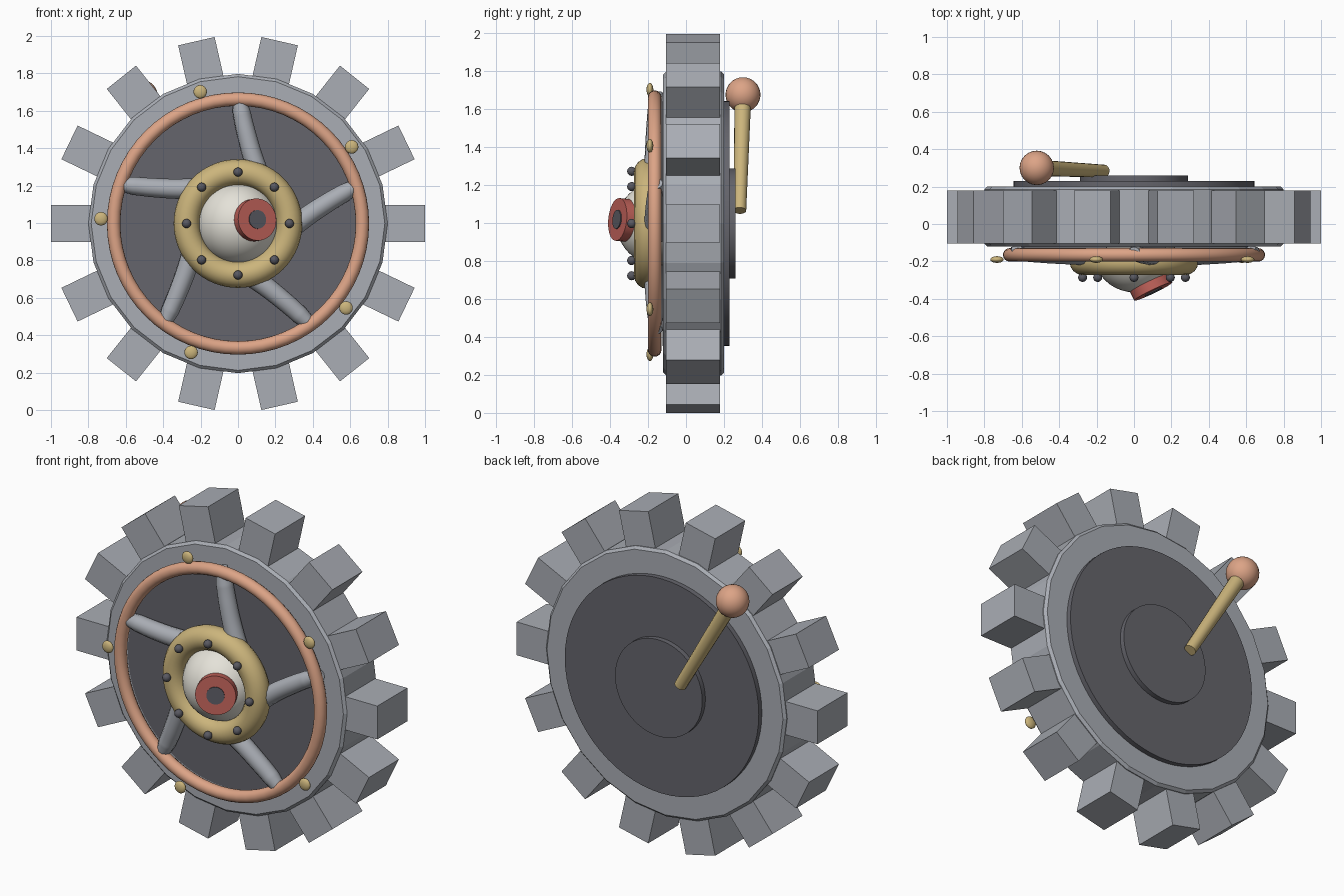
import bpy, bmesh, math
from mathutils import Vector

if "Cube" in bpy.data.objects:
    bpy.data.objects.remove(bpy.data.objects["Cube"])

CZ = 0.997  # height of the wheel axle


def colour(name, r, g, b):
    m = bpy.data.materials.new(name)
    m.diffuse_color = (r, g, b, 1)
    m.use_nodes = True
    m.node_tree.nodes["Principled BSDF"].inputs["Base Color"].default_value = m.diffuse_color
    return m


STEEL = colour("steel grey", 0.40, 0.42, 0.46)
DARK = colour("dark grey", 0.13, 0.13, 0.15)
RIVET = colour("rivet grey", 0.10, 0.10, 0.12)
COPPER = colour("copper", 0.72, 0.37, 0.24)
GOLD = colour("brass", 0.60, 0.46, 0.20)
WHITE = colour("off white", 0.78, 0.76, 0.69)
RED = colour("red", 0.52, 0.12, 0.10)


def finish(name, mat, smooth=True):
    ob = bpy.context.object
    ob.name = name
    ob.data.materials.append(mat)
    if smooth:
        bpy.ops.object.shade_smooth_by_angle(angle=math.radians(40))
    return ob


def polar(radius, degrees, y):
    a = math.radians(degrees)
    return Vector((radius * math.cos(a), y, CZ + radius * math.sin(a)))


def rod(name, mat, a, b, r1, r2, sides=32, smooth=True):
    """Cylinder or cone between two points."""
    a, b = Vector(a), Vector(b)
    bpy.ops.mesh.primitive_cone_add(vertices=sides, radius1=r1, radius2=r2, depth=(b - a).length,
                                    location=(a + b) / 2,
                                    rotation=(b - a).to_track_quat('Z', 'Y').to_euler())
    return finish(name, mat, smooth)


def disc(name, mat, r, y0, y1, sides=64):
    return rod(name, mat, (0, y0, CZ), (0, y1, CZ), r, r, sides)


def ball(name, mat, r, loc, scale=(1, 1, 1), seg=24, rings=16):
    bpy.ops.mesh.primitive_uv_sphere_add(segments=seg, ring_count=rings, radius=r, location=loc)
    bpy.context.object.scale = scale
    return finish(name, mat)


def torus(name, mat, major, minor, y):
    bpy.ops.mesh.primitive_torus_add(major_radius=major, minor_radius=minor, major_segments=64,
                                     minor_segments=16, location=(0, y, CZ),
                                     rotation=(math.pi / 2, 0, 0))
    return finish(name, mat)


# Faceted rim, a chamfered profile turned about the axle
def rim():
    profile = [(0.60, -0.12), (0.785, -0.12), (0.80, -0.105), (0.80, 0.185), (0.785, 0.20), (0.60, 0.20)]
    n = 24
    bm = bmesh.new()
    loops = [[bm.verts.new(polar(r, 360 * i / n, y)) for r, y in profile] for i in range(n)]
    for i in range(n):
        p, q = loops[i], loops[(i + 1) % n]
        for j in range(len(profile)):
            k = (j + 1) % len(profile)
            bm.faces.new((p[j], p[k], q[k], q[j]))
    bmesh.ops.recalc_face_normals(bm, faces=bm.faces)
    me = bpy.data.meshes.new("gear_rim")
    bm.to_mesh(me)
    bm.free()
    me.materials.append(STEEL)
    bpy.context.collection.objects.link(bpy.data.objects.new("gear_rim", me))


rim()

# Gear teeth
for i in range(14):
    deg = 360 * i / 14
    bpy.ops.mesh.primitive_cube_add(size=1, location=polar(0.86, deg, 0.0375),
                                    rotation=(0, -math.radians(deg), 0))
    bpy.context.object.scale = (0.28, 0.285, 0.20)
    finish(f"gear_tooth_{i + 1}", STEEL, False)

# Dark core and raised back plate
disc("core_disc", DARK, 0.645, -0.125, 0.23)
disc("back_plate", DARK, 0.29, 0.22, 0.26)

# Front rings
torus("copper_ring", COPPER, 0.665, 0.036, -0.165)
torus("hub_ring", GOLD, 0.274, 0.07, -0.203)


# Curved spokes
def spoke(i):
    turn = 72 * i
    path = [(0.14, 0.20, -0.17), (0.088, 0.33, -0.165), (0.045, 0.48, -0.16),
            (0.02, 0.59, -0.155), (0.0, 0.69, -0.155)]
    radii = (1.0, 1.0, 0.95, 0.9, 0.6)
    cu = bpy.data.curves.new("spoke_path", 'CURVE')
    cu.dimensions = '3D'
    cu.bevel_depth = 0.054
    cu.bevel_resolution = 4
    cu.use_fill_caps = True
    sp = cu.splines.new('BEZIER')
    sp.bezier_points.add(len(path) - 1)
    for bp, (x, z, y), r in zip(sp.bezier_points, path_xzy(path), radii):
        bp.co = polar(math.hypot(x, z), math.degrees(math.atan2(z, x)) + turn, y)
        bp.handle_left_type = bp.handle_right_type = 'AUTO'
        bp.radius = r
    ob = bpy.data.objects.new("spoke", cu)
    bpy.context.collection.objects.link(ob)
    bpy.ops.object.select_all(action='DESELECT')
    ob.select_set(True)
    bpy.context.view_layer.objects.active = ob
    bpy.ops.object.convert(target='MESH')
    finish(f"spoke_{i + 1}", STEEL)


def path_xzy(path):
    return [(x, z, y) for x, z, y in path]


for i in range(5):
    spoke(i)

# Brass studs around the copper ring
for i in range(5):
    ball(f"ring_stud_{i + 1}", GOLD, 0.036, polar(0.733, 106 + 72 * i, -0.19), (1, 0.5, 1), 16, 10)

# Rivets on the hub ring
for i in range(8):
    ball(f"hub_rivet_{i + 1}", RIVET, 0.024, polar(0.275, 45 * i, -0.286), seg=16, rings=10)

# Eyeball with iris and pupil looking slightly aside
eye = Vector((0, -0.145, CZ))
look = Vector((0.43, -0.90, 0.09)).normalized()
ball("eyeball", WHITE, 0.22, eye, seg=40, rings=24)
rod("iris", RED, eye + look * 0.19, eye + look * 0.24, 0.113, 0.113)
rod("pupil", RIVET, eye + look * 0.22, eye + look * 0.246, 0.05, 0.05)

# Rear crank handle
knob = Vector((-0.52, 0.30, 1.675))
rod("crank_rod", GOLD, (-0.16, 0.283, 1.065), knob, 0.034, 0.044, 16)
ball("crank_knob", COPPER, 0.092, knob)
